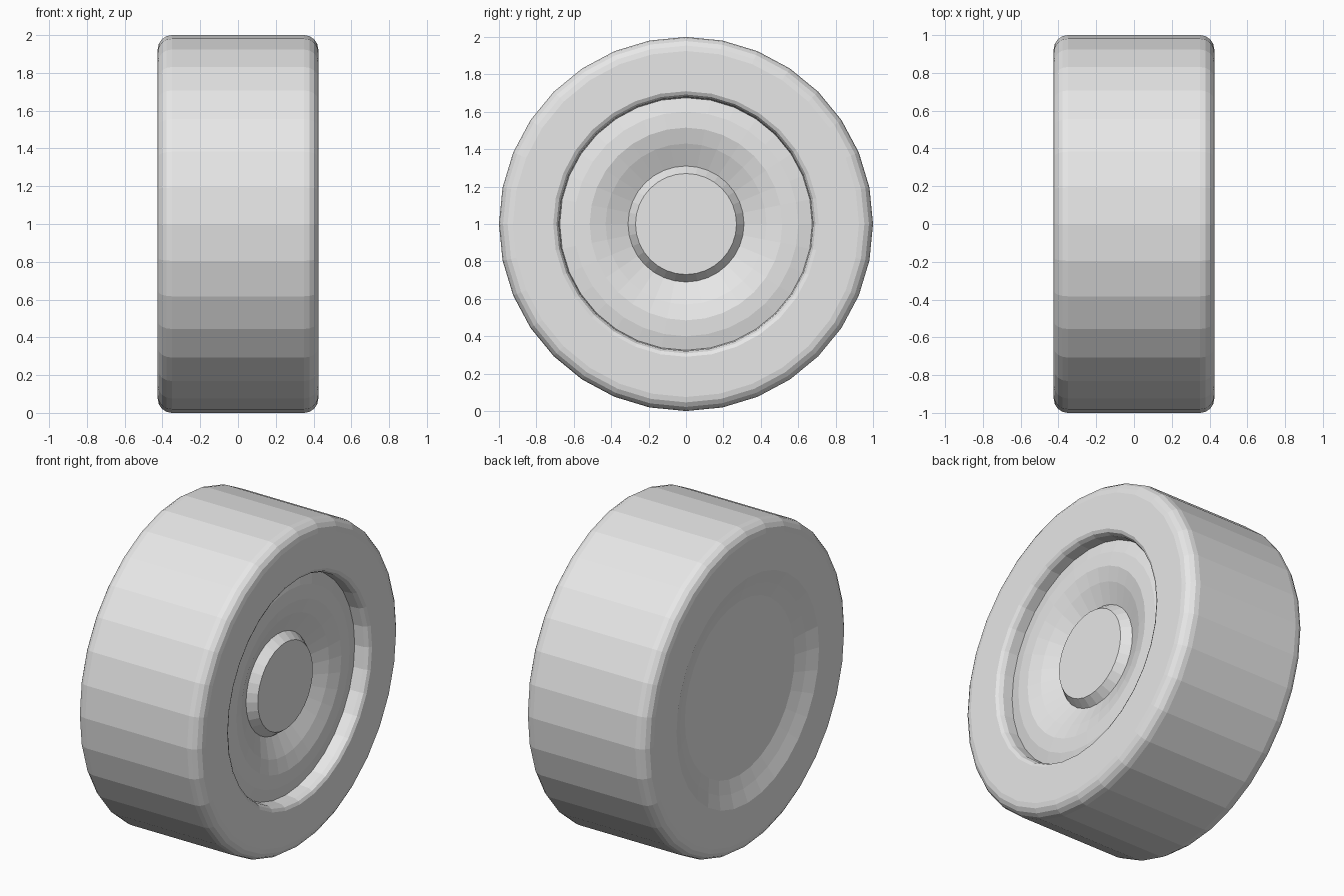
import bpy
import bmesh
from math import sin, cos, pi

SIDES = 32

cube = bpy.data.objects.get("Cube")
if cube:
    bpy.data.objects.remove(cube, do_unlink=True)

grey = bpy.data.materials.new("light_grey")
grey.use_nodes = True
grey.diffuse_color = (0.8, 0.8, 0.8, 1)
grey.node_tree.nodes["Principled BSDF"].inputs["Base Color"].default_value = (0.8, 0.8, 0.8, 1)


def lathe(name, profile):
    """Turn (radius, x) points about the x axis; radius 0 closes to a point."""
    bm = bmesh.new()
    rings = []
    for r, x in profile:
        count = SIDES if r > 0 else 1
        rings.append([bm.verts.new((x, r * sin(2 * pi * i / SIDES), r * cos(2 * pi * i / SIDES)))
                      for i in range(count)])
    for a, b in zip(rings, rings[1:]):
        for i in range(SIDES):
            j = (i + 1) % SIDES
            if len(a) == 1:
                quad = (a[0], b[j], b[i])
            elif len(b) == 1:
                quad = (a[i], a[j], b[0])
            else:
                quad = (a[i], a[j], b[j], b[i])
            bm.faces.new(quad)
    mesh = bpy.data.meshes.new(name)
    bm.to_mesh(mesh)
    bm.free()
    mesh.materials.append(grey)
    obj = bpy.data.objects.new(name, mesh)
    obj.location.z = 1
    bpy.context.collection.objects.link(obj)
    return obj


def shoulder(side, half_width=0.425, radius=0.075, steps=4):
    """Rounded tread corner, from the side wall out to the tread."""
    pts = []
    for i in range(steps + 1):
        t = pi / 2 * i / steps
        pts.append((1 - radius + radius * sin(t),
                    side * (half_width - radius + radius * cos(t))))
    return pts


# Tyre with a shallow dished back and a rounded lip around the front recess
back_dish = [(0, -0.365), (0.54, -0.37), (0.62, -0.395), (0.7, -0.425)]
front_lip = [(0.71, 0.425), (0.692, 0.415), (0.68, 0.392), (0.675, 0.33)]
lathe("tyre", back_dish + shoulder(-1) + shoulder(1)[::-1] + front_lip)

# Wheel disc: a soft raised ring sinking towards the hub
lathe("wheel_disc", [(0.675, 0.33), (0.6, 0.347), (0.515, 0.35), (0.43, 0.325), (0.31, 0.272)])

# Hub cap with a chamfered rim
lathe("hub_cap", [(0.31, 0.272), (0.27, 0.325), (0, 0.325)])
